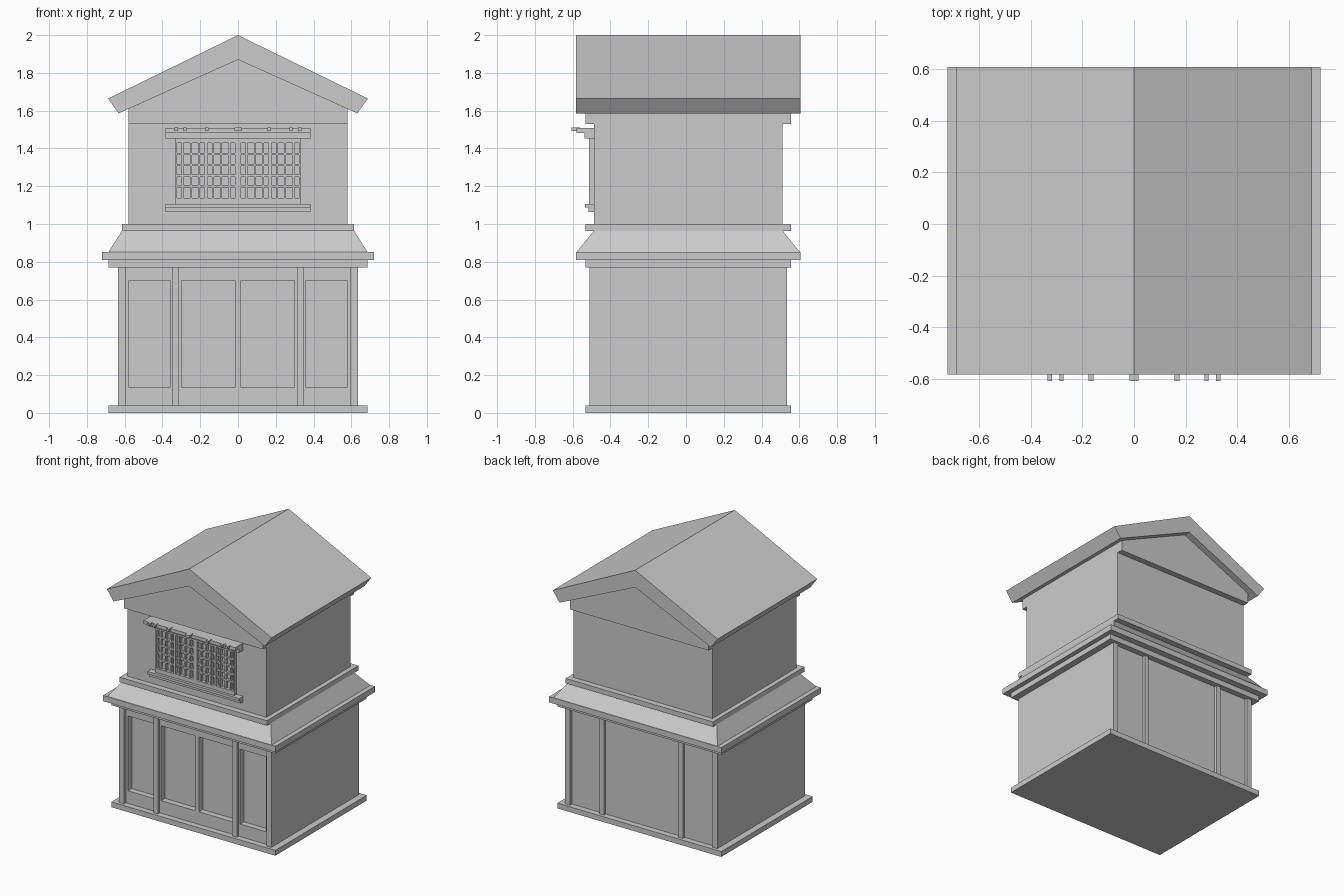
import bpy, bmesh

if "Cube" in bpy.data.objects:
    bpy.data.objects.remove(bpy.data.objects["Cube"])

YC = 0.012  # building body sits slightly behind centre; window hood reaches forward

grey = bpy.data.materials.new("plain_grey")
grey.diffuse_color = (0.6, 0.6, 0.6, 1.0)
grey.use_nodes = True
grey.node_tree.nodes["Principled BSDF"].inputs["Base Color"].default_value = grey.diffuse_color


def make(name, verts, faces):
    me = bpy.data.meshes.new(name)
    me.from_pydata(verts, [], faces)
    bm = bmesh.new()
    bm.from_mesh(me)
    bmesh.ops.recalc_face_normals(bm, faces=bm.faces)
    bm.to_mesh(me)
    bm.free()
    me.materials.append(grey)
    ob = bpy.data.objects.new(name, me)
    bpy.context.collection.objects.link(ob)
    return ob


def boxes(name, items):
    """One object from boxes given as (x0, x1, y0, y1, z0, z1)."""
    verts, faces = [], []
    for x0, x1, y0, y1, z0, z1 in items:
        n = len(verts)
        verts += [(x, y, z) for z in (z0, z1)
                  for x, y in ((x0, y0), (x1, y0), (x1, y1), (x0, y1))]
        faces += [[n + i for i in f] for f in
                  ((0, 1, 2, 3), (4, 5, 6, 7), (0, 1, 5, 4),
                   (1, 2, 6, 5), (2, 3, 7, 6), (3, 0, 4, 7))]
    return make(name, verts, faces)


def slab(name, hx, hy, z0, z1):
    return boxes(name, [(-hx, hx, YC - hy, YC + hy, z0, z1)])


def prism(name, profile, hy):
    """Extrude an x-z profile along y."""
    n = len(profile)
    verts = [(x, YC + s * hy, z) for s in (-1, 1) for x, z in profile]
    faces = [list(range(n)), list(range(n, 2 * n))]
    faces += [[i, (i + 1) % n, (i + 1) % n + n, i + n] for i in range(n)]
    return make(name, verts, faces)


def cut(target, cutter):
    cutter.hide_render = True
    cutter.hide_viewport = True
    cutter.display_type = 'WIRE'
    m = target.modifiers.new("cut", 'BOOLEAN')
    m.operation = 'DIFFERENCE'
    m.solver = 'EXACT'
    m.object = cutter


def mirrored(spans):
    return spans + [(-b, -a) for a, b in spans]


# Ground floor
slab("base_plinth", 0.685, 0.545, 0.0, 0.04)
lower = slab("lower_walls", 0.635, 0.5, 0.04, 0.77)
front = YC - 0.5
panels = mirrored([(0.016, 0.30), (0.36, 0.577)])
cut(lower, boxes("panel_cutter",
                 [(a, b, front - 0.1, front + 0.045, 0.135, 0.70) for a, b in panels]))

# Posts on front and back
posts = mirrored([(0.594, 0.635), (0.313, 0.347)])
for label, y0, y1 in (("front", YC - 0.522, YC - 0.5), ("back", YC + 0.5, YC + 0.522)):
    boxes(label + "_posts", [(a, b, y0, y1, 0.04, 0.77) for a, b in posts])

# Cornice and sloped skirt roof
slab("cornice_lower", 0.685, 0.545, 0.77, 0.81)
slab("cornice_upper", 0.72, 0.594, 0.81, 0.853)
sv = [(sx * hx, YC + sy * hy, z)
      for hx, hy, z in ((0.685, 0.59, 0.853), (0.615, 0.5, 0.963))
      for sx, sy in ((-1, -1), (1, -1), (1, 1), (-1, 1))]
make("skirt_roof", sv, [(0, 1, 2, 3), (4, 5, 6, 7), (0, 1, 5, 4),
                        (1, 2, 6, 5), (2, 3, 7, 6), (3, 0, 4, 7)])
slab("upper_floor_band", 0.615, 0.545, 0.963, 1.0)

# Upper floor, gable and roof
slab("upper_walls", 0.58, 0.5, 1.0, 1.53)
prism("gable", [(-0.58, 1.53), (0.58, 1.53), (0.58, 1.609), (0, 1.871), (-0.58, 1.609)], 0.545)
prism("main_roof", [(0, 2.0), (0.688, 1.664), (0.632, 1.586), (0, 1.87),
                    (-0.632, 1.586), (-0.688, 1.664)], 0.594)

# Window frame with four openings
wall = YC - 0.5
frame = boxes("window_frame", [(-0.33, 0.33, -0.514, wall, 1.1, 1.455)])
openings = mirrored([(0.016, 0.161), (0.177, 0.322)])
cut(frame, boxes("window_cutter",
                 [(a, b, -0.6, wall + 0.05, 1.137, 1.43) for a, b in openings]))

# Lattice bars in each opening
bars = []
for a, b in openings:
    for t in (0.2, 0.5, 0.8):
        x = a + t * (b - a)
        bars.append((x - 0.005, x + 0.005, -0.509, wall, 1.137, 1.43))
    for z in (1.2, 1.256, 1.312, 1.37):
        bars.append((a, b, -0.507, wall, z - 0.006, z + 0.006))
boxes("window_lattice", bars)

# Sill, hood and rafter ends
boxes("window_sill", [(-0.384, 0.384, -0.516, wall, 1.063, 1.087),
                      (-0.384, 0.384, -0.534, wall, 1.087, 1.106)])
boxes("window_hood", [(-0.384, 0.384, -0.538, wall, 1.453, 1.483),
                      (-0.384, 0.384, -0.581, wall, 1.483, 1.508)])
rafters = mirrored([(0.157, 0.175), (0.272, 0.288), (0.317, 0.335)]) + [(-0.018, 0.018)]
boxes("hood_rafter_ends", [(a, b, -0.606, -0.56, 1.492, 1.510) for a, b in rafters])
